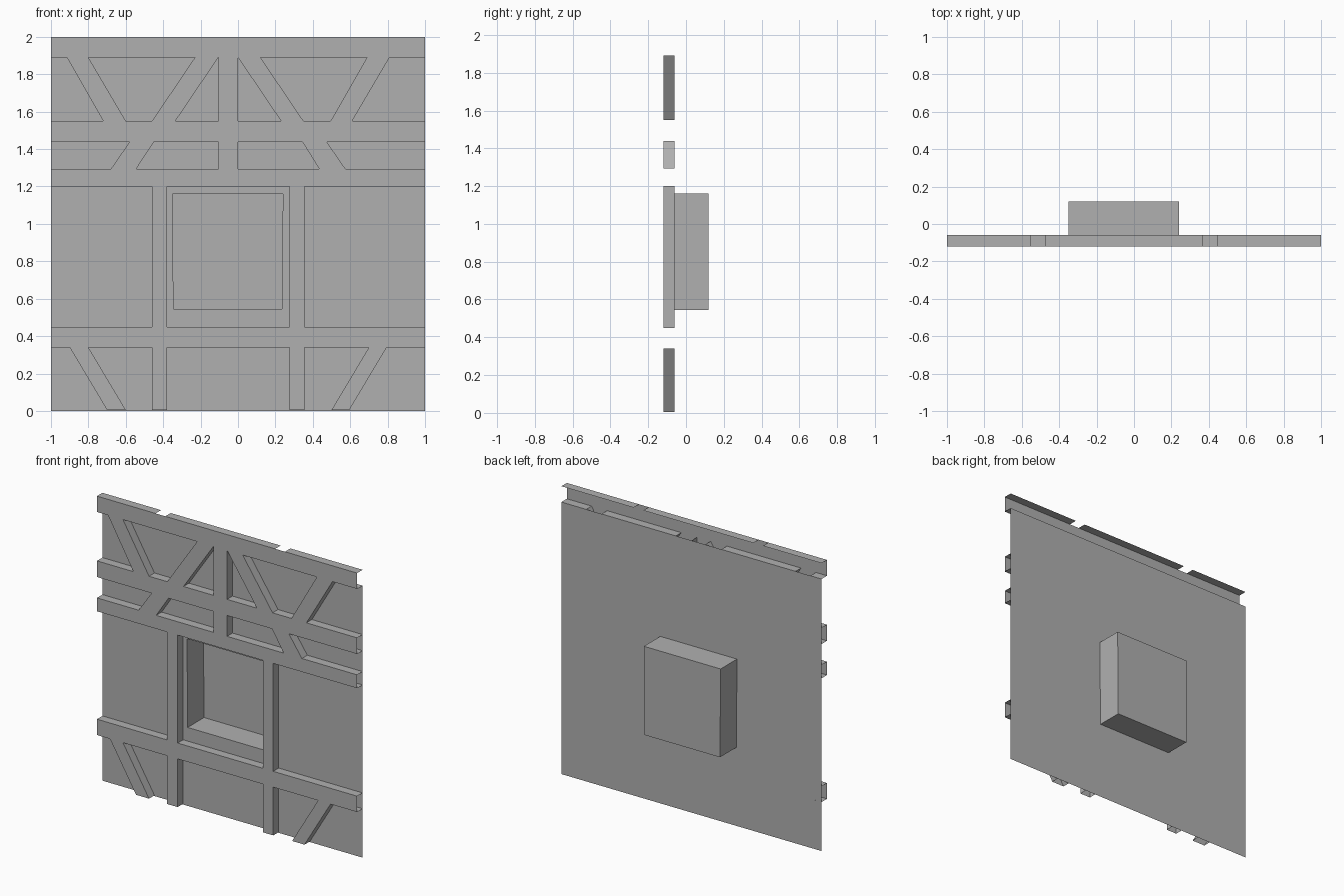
import bpy, bmesh
from mathutils import Vector

if "Cube" in bpy.data.objects:
    bpy.data.objects.remove(bpy.data.objects["Cube"])

FRONT, WALL, BACK = -0.12, -0.06, 0.12

# One darker grey for the whole panel
grey = bpy.data.materials.new("dark_grey")
grey.diffuse_color = (0.435, 0.435, 0.435, 1)
grey.use_nodes = True
grey.node_tree.nodes["Principled BSDF"].inputs["Base Color"].default_value = grey.diffuse_color


def add_face(bm, pts, toward):
    """Face whose normal points to the given direction."""
    f = bm.faces.new([bm.verts.new(p) for p in pts])
    f.normal_update()
    if f.normal.dot(Vector(toward)) < 0:
        f.normal_flip()


def flat(pts, y):
    return [(x, y, z) for x, z in pts]


def ring(bm, pts, y0, y1, skip=lambda a, b: False):
    """Reveal walls around an opening, facing its middle."""
    mx = sum(p[0] for p in pts) / len(pts)
    mz = sum(p[1] for p in pts) / len(pts)
    for a, b in zip(pts, pts[1:] + pts[:1]):
        if a != b and not skip(a, b):
            add_face(bm, [(a[0], y0, a[1]), (b[0], y0, b[1]),
                          (b[0], y1, b[1]), (a[0], y1, a[1])],
                     (mx - (a[0] + b[0]) / 2, 0, mz - (a[1] + b[1]) / 2))


def finish(bm, name):
    bmesh.ops.remove_doubles(bm, verts=bm.verts, dist=1e-5)
    me = bpy.data.meshes.new(name)
    bm.to_mesh(me)
    bm.free()
    me.materials.append(grey)
    bpy.context.collection.objects.link(bpy.data.objects.new(name, me))


# Rows of openings: bottom z, top z, then (top left, top right, bottom left, bottom right)
rows = [
    (1.55, 1.89, [(-1, -.915, -1, -.72), (-.8, -.23, -.6, -.46), (-.105, -.105, -.335, -.105),
                  (0, 0, 0, .23), (.12, .69, .35, .495), (.81, 1, .61, 1)]),
    (1.293, 1.438, [(-1, -.58, -1, -.68), (-.45, -.105, -.545, -.105),
                    (0, .345, 0, .435), (.475, 1, .575, 1)]),
    (.45, 1.2, [(-1, -.46, -1, -.46), (-.38, .275, -.38, .275), (.355, 1, .355, 1)]),
    (.005, .34, [(-1, -.9, -1, -.7), (-.8, -.46, -.6, -.46), (-.38, .275, -.38, .275),
                 (.355, .7, .355, .5), (.795, 1, .595, 1)]),
]


def open_edge(a, b):
    # Hollow beams stay open at the panel's sides and foot
    return (a[0] == b[0] and abs(a[0]) == 1) or (a[1] == b[1] == .005)


# Hollow timber frame: rails, studs and braces, with the reveals of each opening
bm = bmesh.new()
rail_top = 2.0
for z0, z1, holes in rows:
    add_face(bm, flat([(-1, z1), (1, z1), (1, rail_top), (-1, rail_top)], FRONT), (0, -1, 0))
    rail_top = z0
    for l, r in zip(holes, holes[1:]):
        add_face(bm, flat([(l[3], z0), (r[2], z0), (r[0], z1), (l[1], z1)], FRONT), (0, -1, 0))
    for tl, tr, bl, br in holes:
        ring(bm, [(bl, z0), (br, z0), (tr, z1), (tl, z1)], FRONT, WALL, open_edge)
finish(bm, "timber_frame")

# Top of the upper rail, in three lengths
bm = bmesh.new()
for x0, x1 in [(-1, -.55), (-.475, .37), (.445, 1)]:
    add_face(bm, [(x0, FRONT, 2), (x1, FRONT, 2), (x1, WALL, 2), (x0, WALL, 2)], (0, 0, 1))
finish(bm, "top_rail_cap")

# Wall sheet around the window opening
outer = [(-1, 0), (1, 0), (1, 1.89), (-1, 1.89)]
inner = [(-.345, .545), (.235, .545), (.24, 1.16), (-.35, 1.16)]
bm = bmesh.new()
for i in range(4):
    j = (i + 1) % 4
    add_face(bm, flat([outer[i], outer[j], inner[j], inner[i]], WALL), (0, -1, 0))
finish(bm, "wall_sheet")

# Recessed window box
bm = bmesh.new()
ring(bm, inner, WALL, BACK)
add_face(bm, flat(inner, BACK), (0, -1, 0))
finish(bm, "window_recess")
